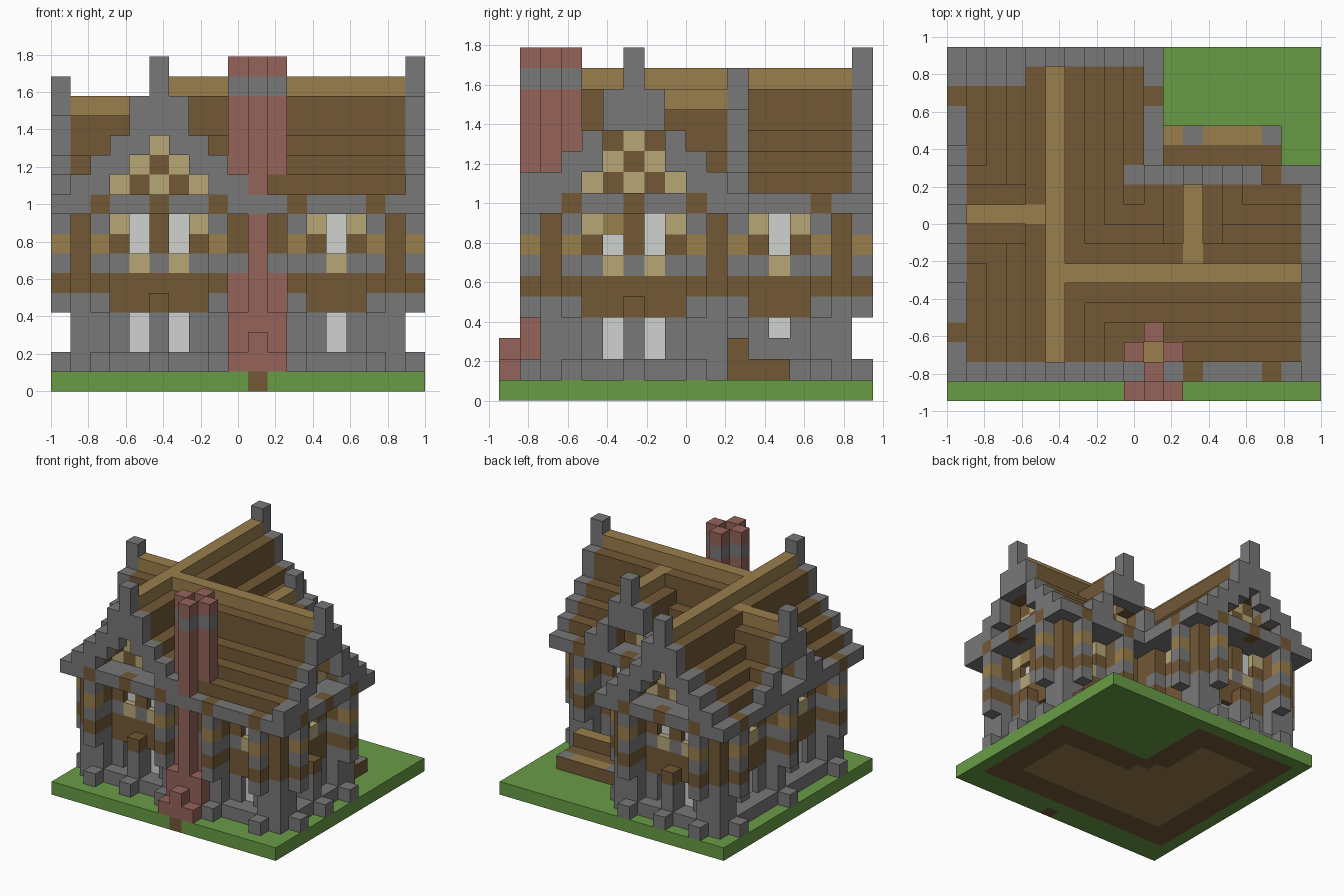
import bpy, bmesh
from mathutils import Vector

cube = bpy.data.objects.get("Cube")
if cube:
    bpy.data.objects.remove(cube, do_unlink=True)

U = 2 / 19          # edge length of one building block


# Flat materials
def make_mat(name, hexcode):
    rgb = [int(hexcode[n:n + 2], 16) / 255 for n in (0, 2, 4)]
    col = [c / 12.92 if c <= 0.04045 else ((c + 0.055) / 1.055) ** 2.4 for c in rgb] + [1]
    m = bpy.data.materials.new(name)
    m.use_nodes = True
    m.diffuse_color = col
    m.node_tree.nodes["Principled BSDF"].inputs["Base Color"].default_value = col
    return m


MATS = {n: make_mat(n, h) for n, h in dict(
    grass="699c46", stone="787878", dark_wood="735836", plank="9a7e4d",
    tan_trim="b7a777", brick="95635a", glass="d0d2d0").items()}

cells = {}          # block position -> (part, material, top material)
panes = {}          # glass panes: block position -> wall axis


def fill(part, mat, xs, ys, zs, top=None):
    spans = [range(s, s + 1) if isinstance(s, int) else range(s[0], s[1] + 1) for s in (xs, ys, zs)]
    for i in spans[0]:
        for j in spans[1]:
            for k in spans[2]:
                cells[i, j, k] = (part, mat, top or mat)


def place(axis, t, p, k):
    return (t, p, k) if axis == "x" else (p, t, k)


def along(axis, part, mat, t, p, zs):
    """Fill a wall-aligned span: t runs along the axis, p is the wall plane."""
    fill(part, mat, *place(axis, t, p, zs))


# Walls recessed between piers, with timber band and window openings
def wall(axis, plane, inner, lo, hi, windows, piers, centres=(), sill=2):
    span = (lo + 1, hi - 1)
    along(axis, "plinth", "stone", (lo, hi), plane, 1)
    along(axis, "lower_wall", "stone", span, inner, (1, 4))
    along(axis, "timber_band", "dark_wood", span, inner, 5)
    along(axis, "upper_wall", "stone", span, inner, 6)
    along(axis, "upper_wall", "dark_wood", span, inner, (7, 8))
    for t in [lo, hi] + piers:
        along(axis, "pier", "stone", t, plane, (1, 4))
        along(axis, "timber_band", "dark_wood", t, plane, 5)
        along(axis, "upper_pier", "stone", t, plane, 6)
        along(axis, "upper_pier", "dark_wood", t, plane, (7, 8))
    for t in (lo, hi):
        along(axis, "corner_log", "dark_wood", t, plane, (6, 8))
    for t in centres:
        along(axis, "pier", "stone", t, plane, (1, 3))
        along(axis, "pier_cap", "dark_wood", t, plane, 4)
    for w in windows:
        along(axis, "lintel", "dark_wood", (w - 1, w + 1), inner, 4)
        along(axis, "window_sill", "tan_trim", w, inner, 6)
        for side in (w - 1, w + 1):
            if not (side - 1 in windows and side + 1 in windows):
                along(axis, "window_trim", "tan_trim", side, inner, 8)
        for k in [*range(sill, 4), 7, 8]:
            cells.pop(place(axis, w, inner, k))
            panes[place(axis, w, inner, k)] = axis


# Banded pilasters with a foot below and a beam end above
def pilasters(axis, plane, spots, centres=()):
    for t in list(spots) + list(centres):
        along(axis, "pilaster_foot", "stone", t, plane, 1)
        along(axis, "beam_end", "dark_wood", t, plane, 9)
    for t in spots:
        for k, mat in enumerate(("stone", "dark_wood", "stone", "plank", "stone"), 4):
            along(axis, "pilaster", mat, t, plane, k)


# Stepped roof along an axis, heights listed from the ridge outwards
MAIN, DORMER = (15, 14, 12, 11, 10), (14, 13, 11, 10)


def roof(axis, centre, lo, hi, heights):
    for o, h in enumerate(heights):
        for c in {centre - o, centre + o}:
            along(axis, "roof", "dark_wood", (lo, hi), c, (10, h))


def ridge(axis, centre, lo, hi, k):
    along(axis, "ridge_beam", "plank", (lo, hi), centre, k)


# Stone gable frame with a chequered infill set back under the roof
def gable(axis, centre, plane, inward, heights):
    for o, h in enumerate(heights):
        for c in {centre - o, centre + o}:
            along(axis, "gable_frame", "stone", c, plane,
                  (h - 1, h) if o else (h - 2, h + 1))
            for k in range(10, min(h - 1, 13)):
                cells.pop(place(axis, c, plane + inward, k), None)
                along(axis, "gable_infill", "dark_wood" if (o + k) % 2 else "tan_trim",
                      c, plane + 2 * inward, k)
    if axis == "x" and heights is MAIN:
        for c in (centre - 1, centre + 1):
            along(axis, "gable_frame", "stone", c, plane, 12)


# Lawn
fill("lawn", "grass", (0, 18), (0, 17), 0)

# Walls of both wings
wall("y", 9, 8, 10, 16, [13], [11, 15], sill=3)
wall("x", 10, 9, 9, 17, [14], [12, 16])
wall("y", 1, 2, 2, 16, [5, 7, 11, 13], [3, 9, 15])
wall("x", 16, 15, 1, 9, [4, 6], [2, 8], [5])
wall("x", 2, 3, 1, 17, [4, 6, 14], [2, 8, 9, 11, 12, 16], [5])
wall("y", 17, 16, 2, 10, [5, 7], [3, 9], [6])
fill("window_trim", "plank", 16, 5, 8)
panes.pop((16, 5, 8))

# Eaves slab, then the supports under it
fill("eaves", "stone", (0, 10), (1, 17), 9)
fill("eaves", "stone", (0, 18), (1, 11), 9)
pilasters("x", 1, [2, 8, 12, 16], [5])
pilasters("x", 17, [2, 8], [5])
pilasters("x", 11, [12, 16])
pilasters("y", 0, [3, 9, 15])
pilasters("y", 18, [3, 9], [6])
pilasters("y", 10, [15])
fill("eaves", "stone", 0, 9, 9)

# Roofs, ridges and gables
roof("y", 5, 2, 16, MAIN)
roof("x", 6, 5, 17, MAIN)
roof("x", 9, 1, 4, DORMER)
roof("y", 12, 7, 10, DORMER)
ridge("y", 5, 2, 16, 15)
ridge("x", 6, 6, 17, 15)
ridge("x", 9, 1, 4, 14)
ridge("y", 12, 7, 10, 14)
gable("x", 5, 1, 1, MAIN)
gable("x", 5, 17, -1, MAIN)
gable("y", 6, 18, -1, MAIN)
gable("y", 9, 0, 1, DORMER)
gable("x", 12, 11, -1, DORMER)
fill("gable_corner", "stone", 18, 1, 10)
for x, z in ((1, 10), (2, 11), (3, 12)):
    fill("gable_verge", "stone", x, 16, z)

# Chimney: wide base, single flue column, four-block stack
fill("chimney_base", "brick", (9, 11), 0, 1)
fill("chimney_base", "brick", 10, 0, 2)
fill("chimney_base", "brick", (9, 11), 1, (1, 3))
fill("chimney_base", "brick", (9, 11), 2, (1, 5))
fill("chimney_flue", "brick", 10, 1, (1, 16))
fill("eaves", "stone", 10, 1, 9)
for x, y in ((10, 1), (9, 2), (11, 2), (10, 3)):
    fill("chimney_stack", "brick", x, y, (11, 16))
    fill("chimney_band", "stone", x, y, 15)
fill("chimney_core", "plank", 10, 2, (10, 13))

# Back steps with lighter treads
fill("back_steps", "dark_wood", (11, 16), 11, (1, 2), "plank")
fill("back_steps", "dark_wood", (11, 16), 12, 1)
fill("back_steps", "dark_wood", (11, 16), 13, 1, "plank")
for x in (12, 16):
    fill("back_steps", "dark_wood", x, 13, 1, "stone")

# Floor and foundations within the lawn
for i in range(1, 18):
    for j in range(2, 17):
        if i <= 9 or j <= 10:
            solid = (i, j, 1) in cells
            fill("foundation" if solid else "floor", "dark_wood" if solid else "plank", i, j, 0)
fill("foundation", "dark_wood", 10, 0, 0)


# Meshes: one object per part, only exposed block faces
def new_object(name, bm, mats):
    me = bpy.data.meshes.new(name)
    bm.normal_update()
    bm.to_mesh(me)
    bm.free()
    for m in mats:
        me.materials.append(MATS[m])
    ob = bpy.data.objects.new(name, me)
    bpy.context.collection.objects.link(ob)


def world(p):
    return Vector((p[0] * U - 1, (p[1] - 9) * U, p[2] * U))


parts = {}
for pos, (part, mat, top) in cells.items():
    parts.setdefault(part, []).append((pos, mat, top))

for part, blocks in parts.items():
    bm = bmesh.new()
    mats = sorted({m for b in blocks for m in b[1:]})
    corners = {}
    for pos, mat, top in blocks:
        for axis in range(3):
            for side in (0, 1):
                near = list(pos)
                near[axis] += 2 * side - 1
                if tuple(near) in cells:
                    continue
                loop = []
                for a, b in ((0, 0), (1, 0), (1, 1), (0, 1)):
                    c = list(pos)
                    c[axis] += side
                    c[(axis + 1) % 3] += a
                    c[(axis + 2) % 3] += b
                    key = tuple(c)
                    if key not in corners:
                        corners[key] = bm.verts.new(world(key))
                    loop.append(corners[key])
                face = bm.faces.new(loop if side else loop[::-1])
                face.material_index = mats.index(top if axis == 2 and side else mat)
    new_object(part, bm, mats)

# Window panes set mid-wall
bm = bmesh.new()
for pos, axis in panes.items():
    made = bmesh.ops.create_cube(bm, size=1)["verts"]
    size = Vector((U, 0.009, U)) if axis == "x" else Vector((0.009, U, U))
    bmesh.ops.scale(bm, vec=size, verts=made)
    bmesh.ops.translate(bm, vec=world(pos) + Vector((U, U, U)) / 2, verts=made)
new_object("window_panes", bm, ["glass"])
